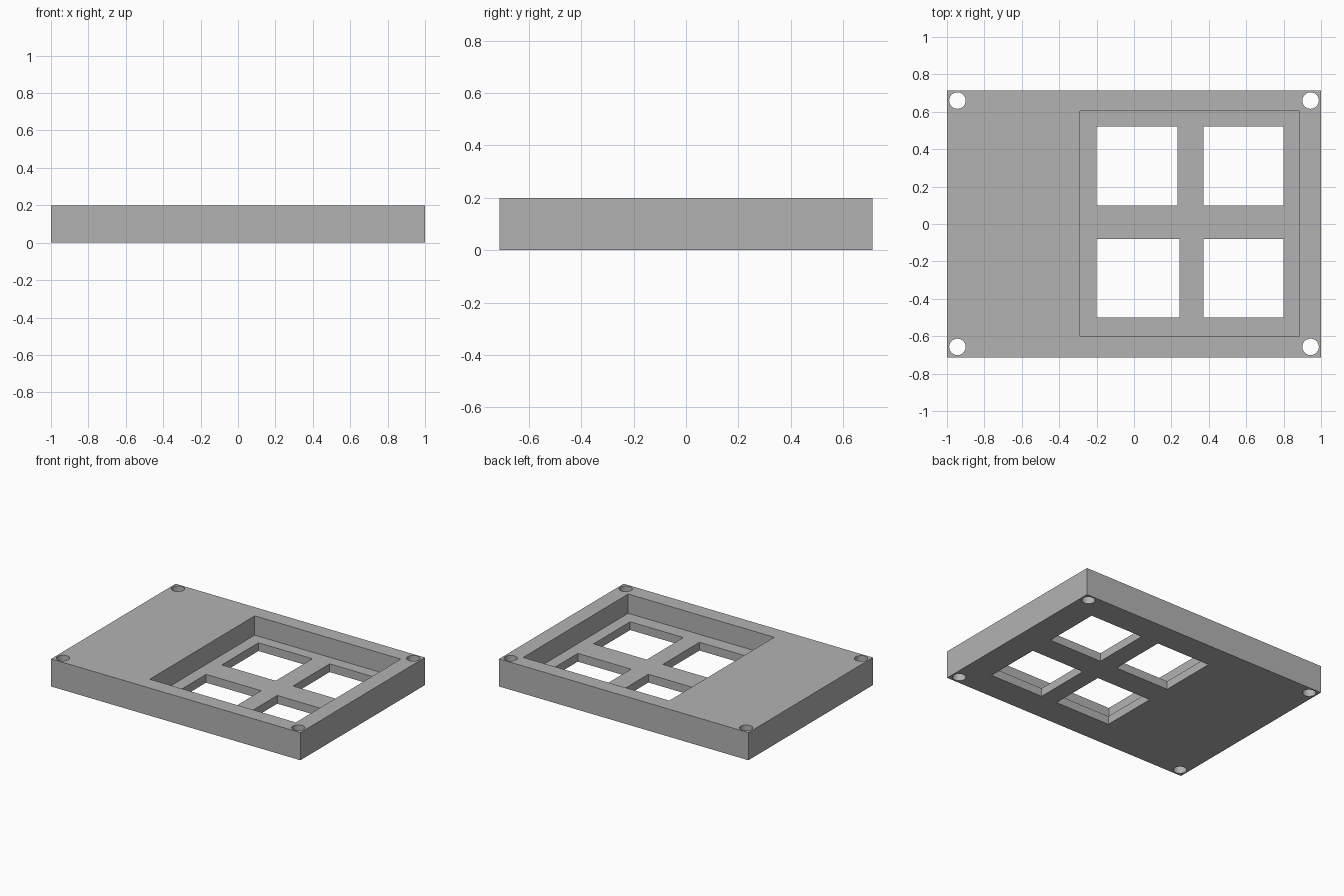
import bpy
import math

old = bpy.data.objects.get("Cube")
if old:
    bpy.data.objects.remove(old, do_unlink=True)

HEIGHT = 0.2
FLOOR = 0.06

grey = bpy.data.materials.new("plain grey")
grey.use_nodes = True
colour = (0.45, 0.45, 0.45, 1)
grey.diffuse_color = colour
grey.node_tree.nodes["Principled BSDF"].inputs["Base Color"].default_value = colour


def box(name, x0, x1, y0, y1, z0, z1):
    bpy.ops.mesh.primitive_cube_add(
        size=1, location=((x0 + x1) / 2, (y0 + y1) / 2, (z0 + z1) / 2))
    ob = bpy.context.object
    ob.name = name
    ob.scale = (x1 - x0, y1 - y0, z1 - z0)
    bpy.ops.object.transform_apply(location=False, rotation=False, scale=True)
    ob.data.materials.append(grey)
    return ob


def cut(body, cutter):
    mod = body.modifiers.new("cut", "BOOLEAN")
    mod.operation = "DIFFERENCE"
    mod.solver = "EXACT"
    mod.object = cutter
    bpy.context.view_layer.objects.active = body
    bpy.ops.object.modifier_apply(modifier=mod.name)
    bpy.data.objects.remove(cutter, do_unlink=True)


# Solid tray
tray = box("tray", -1, 1, -0.713, 0.713, 0, HEIGHT)

# Recessed pocket, offset to the left side
cut(tray, box("pocket_cutter", -0.288, 0.884, -0.6, 0.603, FLOOR, HEIGHT + 0.1))

# Four windows through the pocket floor
windows = [(-0.2, 0.232, 0.1, 0.52), (0.371, 0.798, 0.1, 0.52),
           (-0.2, 0.242, -0.5, -0.08), (0.371, 0.798, -0.5, -0.08)]
for rect in windows:
    cut(tray, box("window_cutter", *rect, -0.1, FLOOR + 0.05))

# Screw holes through the corners
for x in (-0.944, 0.944):
    for y in (-0.657, 0.66):
        bpy.ops.mesh.primitive_cylinder_add(
            vertices=48, radius=0.044, depth=0.5, location=(x, y, HEIGHT / 2))
        drill = bpy.context.object
        drill.data.materials.append(grey)
        cut(tray, drill)

# Smooth hole walls, sharp edges elsewhere
bpy.ops.object.select_all(action="DESELECT")
tray.select_set(True)
bpy.context.view_layer.objects.active = tray
bpy.ops.object.shade_smooth_by_angle(angle=math.radians(30))
